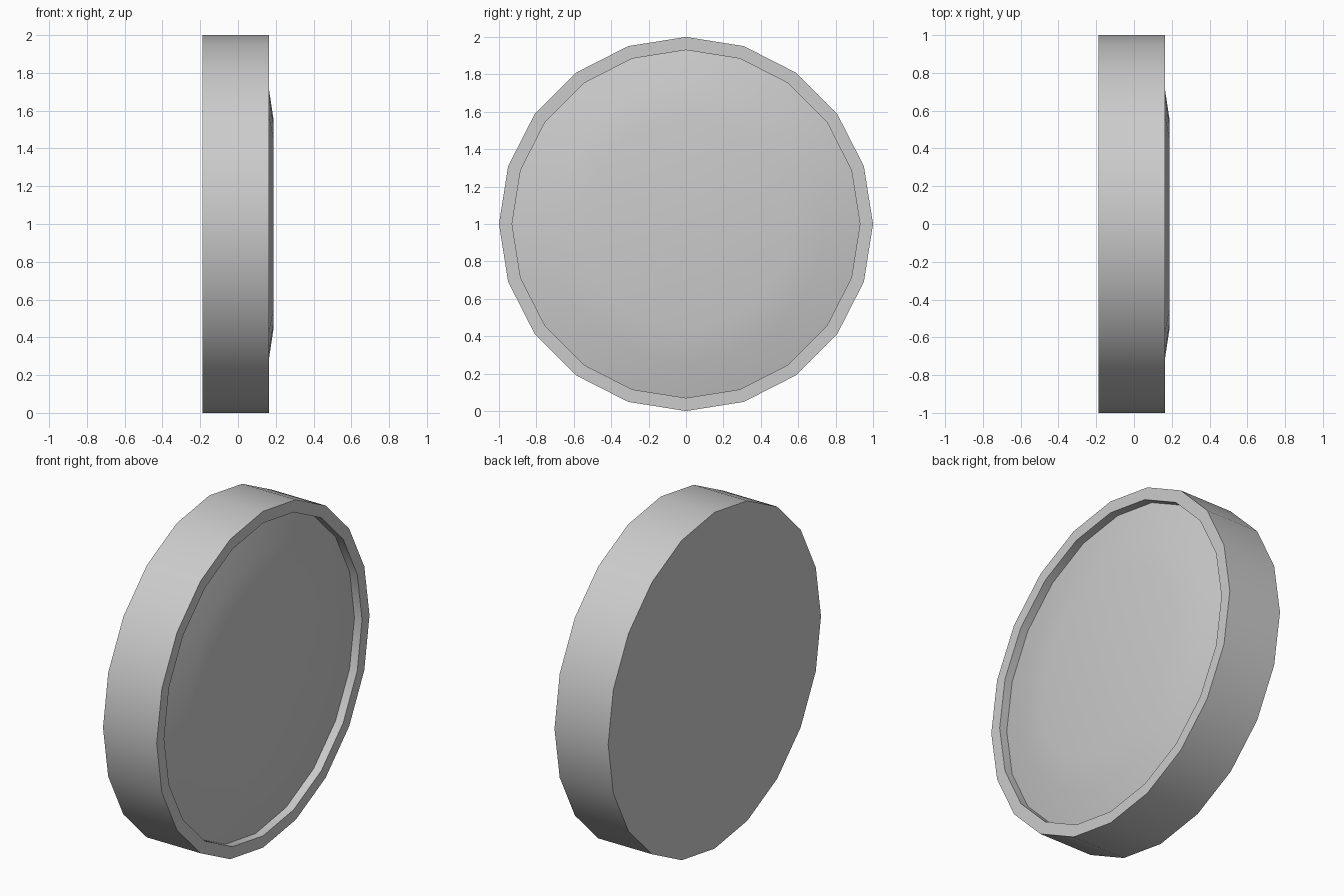
import bpy, bmesh
from math import cos, sin, tau, radians

if "Cube" in bpy.data.objects:
    bpy.data.objects.remove(bpy.data.objects["Cube"])

SIDES = 20

# Profile of the disc as (radius, x), from the flat back to the raised centre
PROFILE = [
    (1.0, -0.188),   # back edge
    (1.0, 0.165),    # outer front edge
    (0.93, 0.165),   # inner lip of the rim
    (0.93, 0.115),   # bottom of the groove
    (0.74, 0.16),    # slope up
    (0.56, 0.187),   # edge of the raised centre
]


def lathe_x(name, profile, centre_z):
    """Spin a profile around the x axis and cap both ends."""
    bm = bmesh.new()
    rings = []
    for r, x in profile:
        rings.append([bm.verts.new((x, r * cos(tau * i / SIDES),
                                    centre_z + r * sin(tau * i / SIDES)))
                      for i in range(SIDES)])
    for a, b in zip(rings, rings[1:]):
        for i in range(SIDES):
            j = (i + 1) % SIDES
            bm.faces.new((a[i], a[j], b[j], b[i]))
    bm.faces.new(rings[0])
    bm.faces.new(rings[-1])
    bmesh.ops.recalc_face_normals(bm, faces=bm.faces)
    mesh = bpy.data.meshes.new(name)
    bm.to_mesh(mesh)
    bm.free()
    obj = bpy.data.objects.new(name, mesh)
    bpy.context.collection.objects.link(obj)
    return obj


# Upright round disc with a rimmed, gently domed front
disc = lathe_x("rimmed_disc", PROFILE, 1.0)
bpy.context.view_layer.objects.active = disc
disc.select_set(True)
bpy.ops.object.shade_smooth_by_angle(angle=radians(30))
